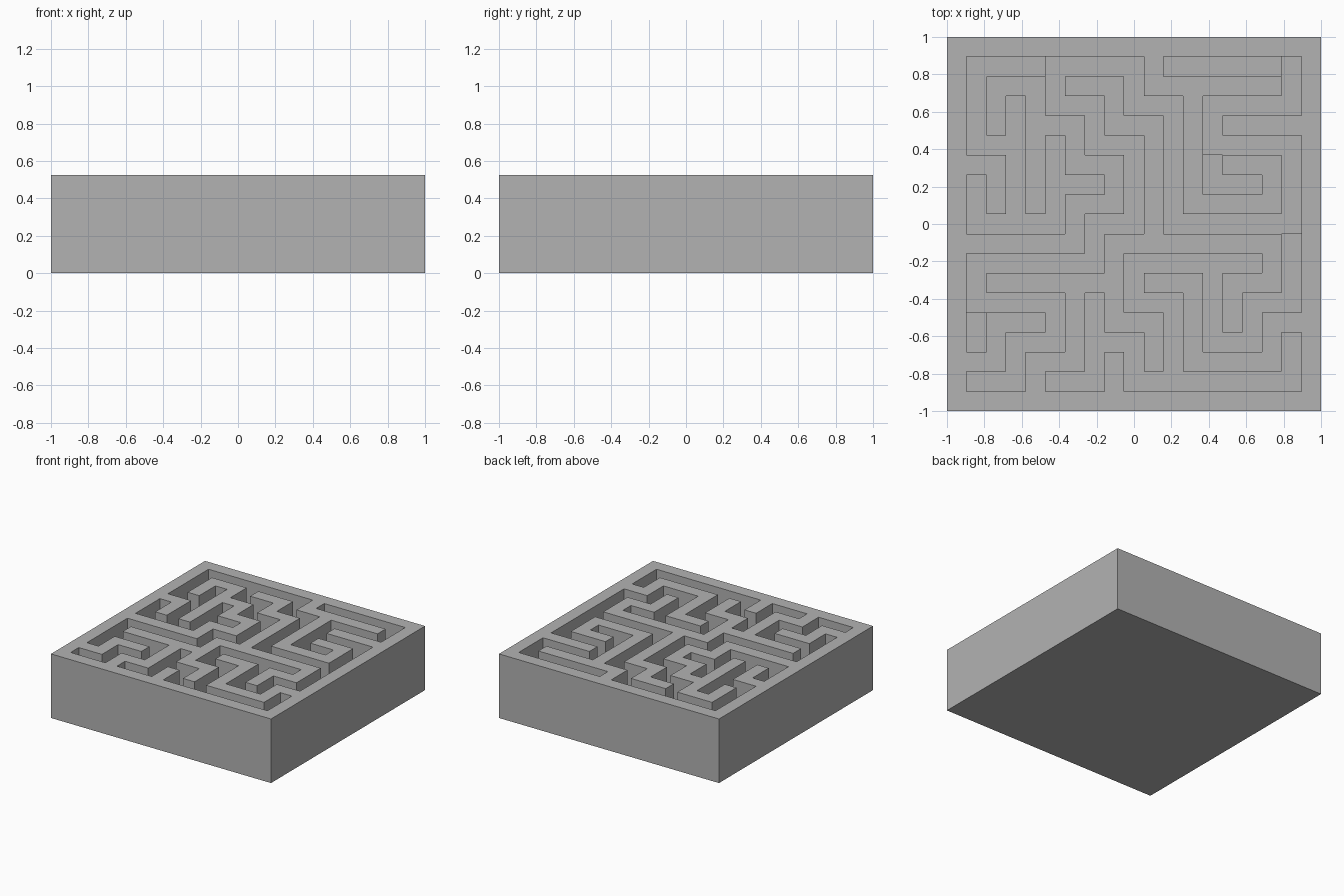
import bpy
import bmesh

if "Cube" in bpy.data.objects:
    bpy.data.objects.remove(bpy.data.objects["Cube"])

N = 19                          # cells per side
C = 2 / N                       # cell size
LEVELS = [0, C, 2 * C, 5 * C]   # underside, low floor, main floor, wall top

# Corridor centre lines as (column, row) turning points, row 0 at the back
MAIN_PATHS = [
    [(5, 1), (9, 1), (9, 3), (11, 3), (11, 9), (17, 9), (17, 5), (13, 5),
     (13, 3), (17, 3), (17, 1)],
    [(5, 1), (5, 3), (7, 3), (7, 5), (9, 5), (9, 9), (7, 9), (7, 11), (1, 11),
     (1, 13), (5, 13), (5, 15), (3, 15), (3, 17), (1, 17)],
]
LOW_PATHS = [
    # back left
    [(4, 1), (1, 1), (1, 5), (3, 5), (3, 9), (1, 9), (1, 7)],
    [(3, 5), (3, 3)],
    [(3, 9), (5, 9), (5, 5)],
    [(5, 7), (7, 7)],
    # short dead ends
    [(16, 1), (11, 1)],
    [(13, 6), (13, 7), (15, 7)],
    [(1, 14), (1, 15)],
    # front right
    [(17, 10), (17, 13), (15, 13), (15, 15), (13, 15), (13, 11), (9, 11),
     (9, 13), (11, 13), (11, 17), (17, 17), (17, 15)],
    [(13, 11), (15, 11)],
    [(11, 17), (9, 17), (9, 15), (7, 15)],
    [(7, 13), (7, 17), (5, 17)],
]

# Start as a solid block, then sink the corridors into it
height = {(c, r): 3 for c in range(N) for r in range(N)}


def carve(paths, lv):
    for path in paths:
        for (c0, r0), (c1, r1) in zip(path, path[1:]):
            for c in range(min(c0, c1), max(c0, c1) + 1):
                for r in range(min(r0, r1), max(r0, r1) + 1):
                    height[c, r] = lv


carve(MAIN_PATHS, 2)
carve(LOW_PATHS, 1)

bm = bmesh.new()
corners = {}


def vert(i, j, lv):
    key = (i, j, lv)
    if key not in corners:
        corners[key] = bm.verts.new((i * C - 1, 1 - j * C, LEVELS[lv]))
    return corners[key]


def quad(*keys):
    bm.faces.new([vert(*k) for k in keys])


for (c, r), top in height.items():
    # Wall top or corridor floor, and the underside
    for lv in (top, 0):
        quad((c, r, lv), (c, r + 1, lv), (c + 1, r + 1, lv), (c + 1, r, lv))
    # Upright faces down to each lower neighbour
    edges = {(1, 0): ((c + 1, r), (c + 1, r + 1)),
             (-1, 0): ((c, r), (c, r + 1)),
             (0, 1): ((c, r + 1), (c + 1, r + 1)),
             (0, -1): ((c, r), (c + 1, r))}
    for (dc, dr), (a, b) in edges.items():
        for lv in range(height.get((c + dc, r + dr), 0), top):
            quad((*a, lv), (*b, lv), (*b, lv + 1), (*a, lv + 1))

bmesh.ops.recalc_face_normals(bm, faces=bm.faces)
mesh = bpy.data.meshes.new("maze_block")
bm.to_mesh(mesh)
bm.free()

# Plain grey block
grey = bpy.data.materials.new("light grey")
grey.diffuse_color = (0.45, 0.45, 0.45, 1)
grey.use_nodes = True
grey.node_tree.nodes["Principled BSDF"].inputs["Base Color"].default_value = grey.diffuse_color
mesh.materials.append(grey)
bpy.context.collection.objects.link(bpy.data.objects.new("maze_block", mesh))
